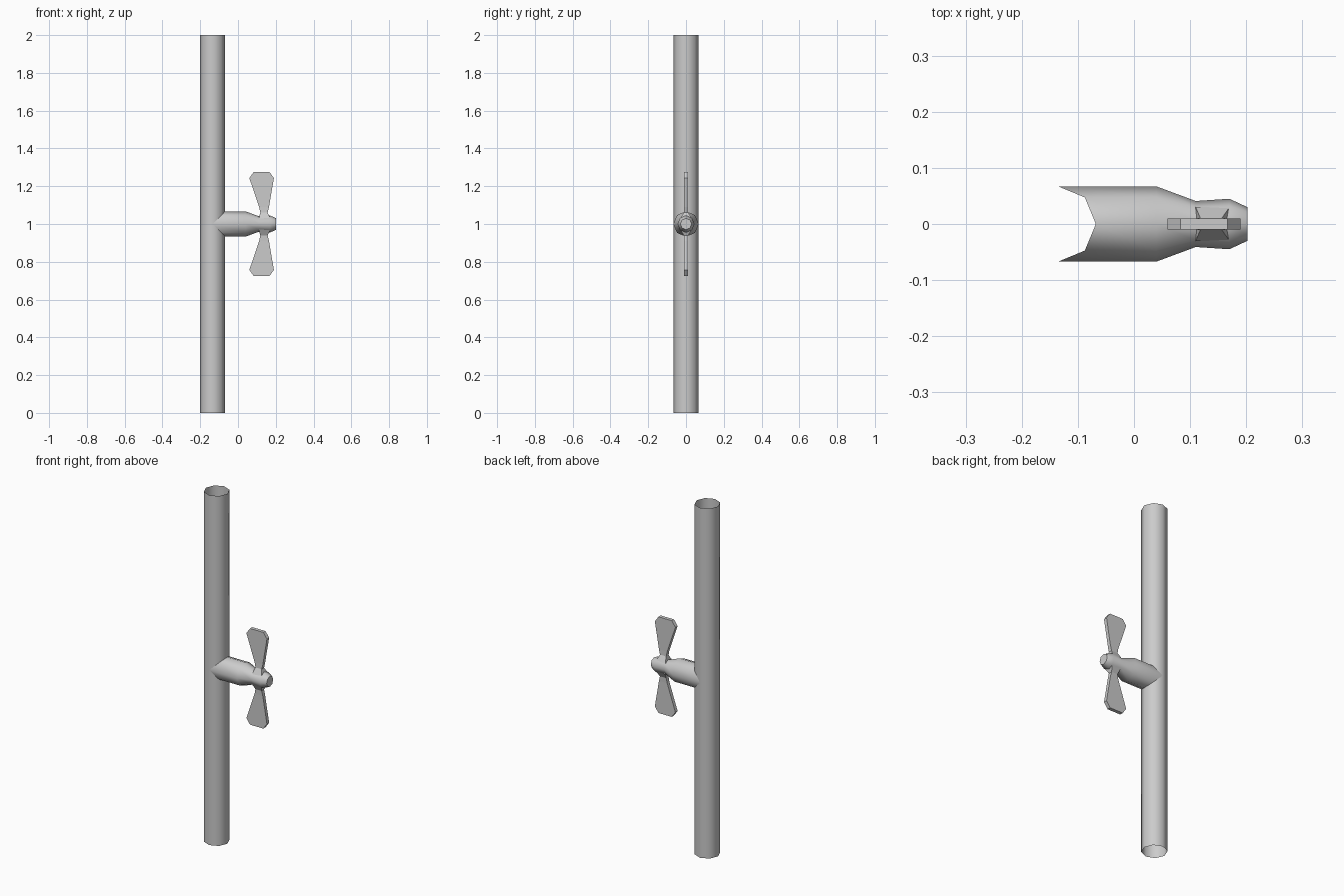
import bpy, bmesh, math

if "Cube" in bpy.data.objects:
    bpy.data.objects.remove(bpy.data.objects["Cube"])

SIDES = 8
PX, R, ZC = -0.135, 0.067, 1.0   # pipe axis, pipe radius, valve height


def loft(name, rings, caps=(), smooth=True):
    """Bridge a list of equal-length closed rings; cap chosen ring indices."""
    bm = bmesh.new()
    vs = [[bm.verts.new(p) for p in ring] for ring in rings]
    for a, b in zip(vs, vs[1:]):
        n = len(a)
        for i in range(n):
            bm.faces.new((a[i], a[(i + 1) % n], b[(i + 1) % n], b[i]))
    for c in caps:
        bm.faces.new(vs[c])
    bmesh.ops.recalc_face_normals(bm, faces=bm.faces)
    me = bpy.data.meshes.new(name)
    bm.to_mesh(me)
    bm.free()
    ob = bpy.data.objects.new(name, me)
    bpy.context.collection.objects.link(ob)
    if smooth:
        bpy.ops.object.select_all(action='DESELECT')
        ob.select_set(True)
        bpy.context.view_layer.objects.active = ob
        bpy.ops.object.shade_smooth_by_angle(angle=math.radians(50))
    return ob


angles = [2 * math.pi * i / SIDES for i in range(SIDES)]

# Open vertical pipe
loft("pipe", [[(PX + R * math.cos(a), R * math.sin(a), z) for a in angles]
              for z in (0, 2)])


# Side branch: saddle end that follows the pipe wall, then stepped spout
def ring(x, r):
    return [(x, r * math.cos(a), ZC + r * math.sin(a)) for a in angles]


saddle = [(PX + R * abs(math.sin(a)), R * math.cos(a), ZC + R * math.sin(a))
          for a in angles]
loft("branch", [saddle, ring(0.04, R), ring(0.11, 0.041), ring(0.17, 0.045),
                ring(0.202, 0.03)], caps=(-1,))

# Handle wings: flared root, narrow neck, wide chamfered paddle
sections = [  # height above axis, x min, x max, half thickness
    (0.030, 0.110, 0.170, 0.030),
    (0.062, 0.118, 0.157, 0.011),
    (0.090, 0.112, 0.164, 0.010),
    (0.243, 0.060, 0.190, 0.010),
    (0.275, 0.083, 0.167, 0.010),
]
for name, s in (("upper_handle_wing", 1), ("lower_handle_wing", -1)):
    loft(name, [[(x0, -t, ZC + s * h), (x1, -t, ZC + s * h),
                 (x1, t, ZC + s * h), (x0, t, ZC + s * h)]
                for h, x0, x1, t in sections], caps=(-1,), smooth=False)
